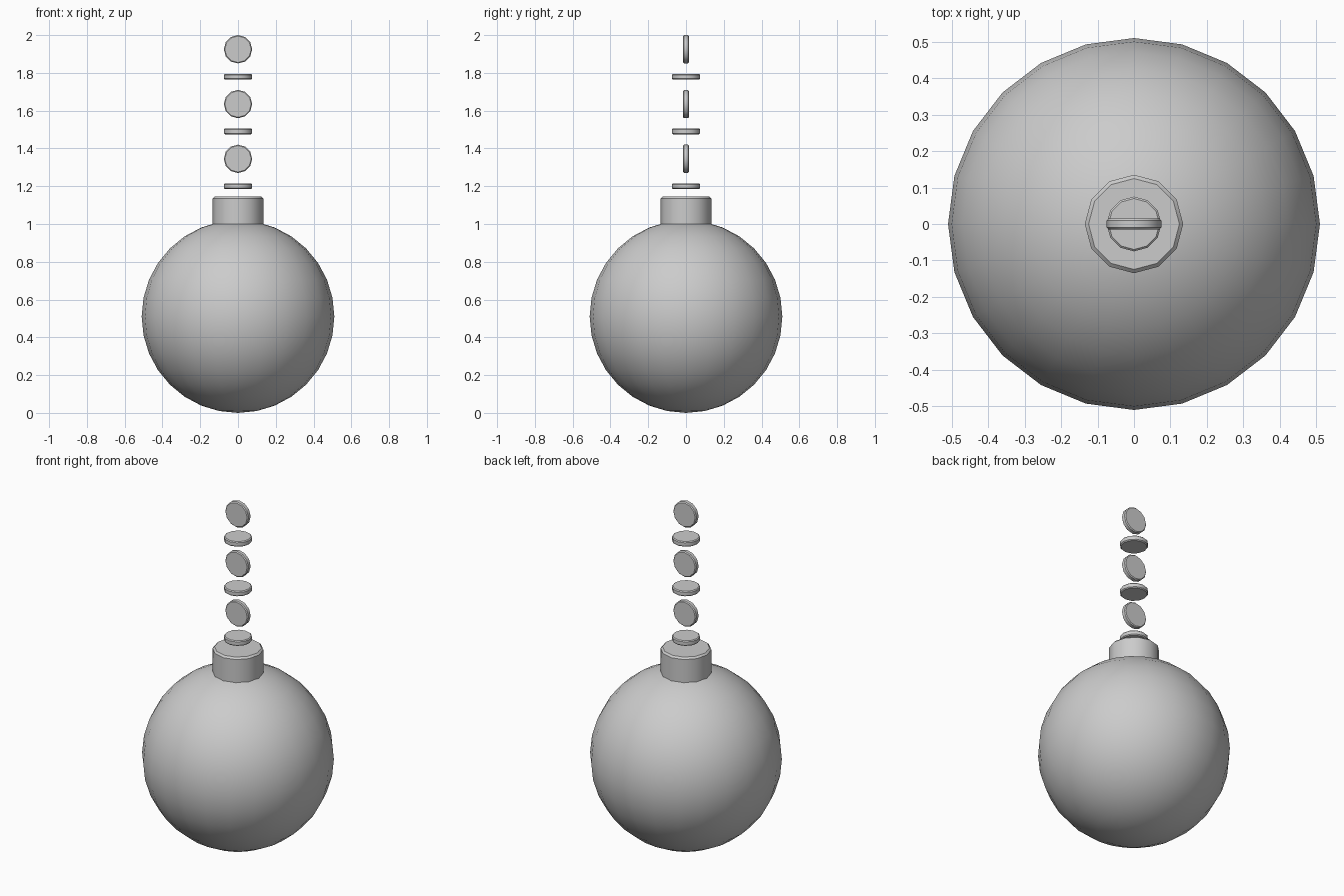
import bpy
import math

if "Cube" in bpy.data.objects:
    bpy.data.objects.remove(bpy.data.objects["Cube"], do_unlink=True)

GREY = (0.6, 0.6, 0.6, 1)
metal = bpy.data.materials.new("plain_grey")
metal.use_nodes = True
metal.diffuse_color = GREY
metal.node_tree.nodes["Principled BSDF"].inputs["Base Color"].default_value = GREY


def finish(name, bevel=0):
    obj = bpy.context.object
    obj.name = name
    obj.data.materials.append(metal)
    if bevel:
        mod = obj.modifiers.new("rounded_rim", "BEVEL")
        mod.width = bevel
        mod.segments = 1
        mod.limit_method = "ANGLE"
        mod.angle_limit = math.radians(50)
        bpy.ops.object.modifier_apply(modifier=mod.name)
    bpy.ops.object.shade_smooth_by_angle(angle=math.radians(40))


def disc(name, radius, depth, z, bevel, upright=False):
    bpy.ops.mesh.primitive_cylinder_add(
        vertices=12, radius=radius, depth=depth, location=(0, 0, z),
        rotation=(math.pi / 2 if upright else 0, 0, 0))
    finish(name, bevel)


# Round body
bpy.ops.mesh.primitive_uv_sphere_add(
    segments=24, ring_count=16, radius=0.51, location=(0, 0, 0.51))
finish("ball")

# Collar sunk into the top of the ball
disc("collar", 0.135, 0.2, 1.045, 0.01)

# Hanging chain of alternating flat and upright discs
for i in range(6):
    disc(f"chain_disc_{i + 1}", 0.075, 0.03, 1.2 + 0.145 * i, 0.005, i % 2 == 1)
